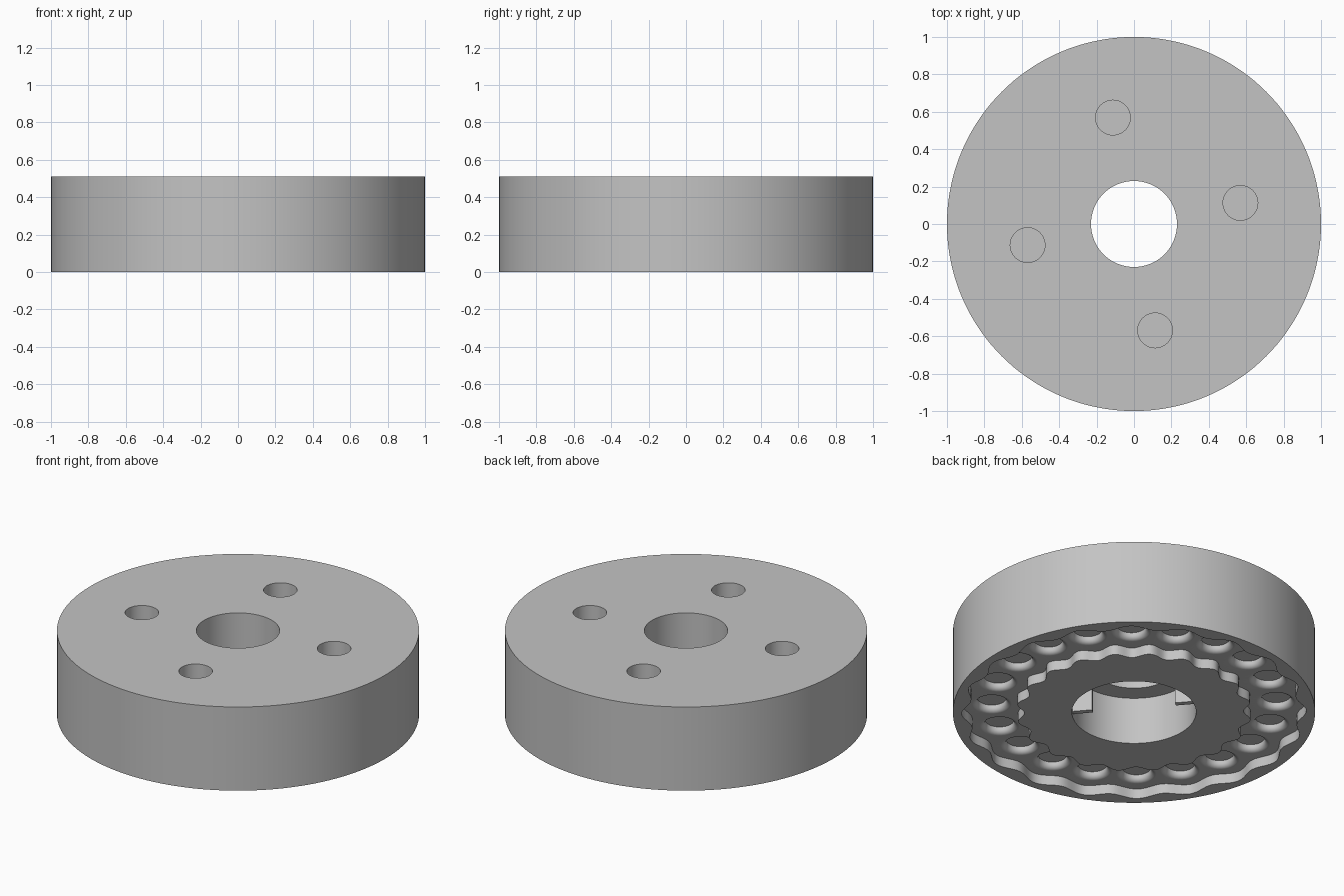
import bpy, bmesh
from math import sin, cos, pi, radians

HEIGHT = 0.51
FLOOR = 0.06        # height of the scalloped channel floor
POCKETS = 20
POCKET_RING = 0.785
PHASE = radians(13)

cube = bpy.data.objects.get("Cube")
if cube:
    bpy.data.objects.remove(cube, do_unlink=True)

grey = bpy.data.materials.new("grey_metal")
grey.use_nodes = True
colour = (0.55, 0.55, 0.55, 1)
grey.diffuse_color = colour
grey.node_tree.nodes["Principled BSDF"].inputs["Base Color"].default_value = colour


def lathe(bm, profile, sides, centre=(0, 0)):
    """Closed solid of revolution; profile runs upward as (radius, z)."""
    rings = []
    for r, z in profile:
        rings.append([bm.verts.new((centre[0] + r * cos(2 * pi * i / sides),
                                    centre[1] + r * sin(2 * pi * i / sides), z))
                      for i in range(sides)])
    for low, high in zip(rings, rings[1:]):
        for i in range(sides):
            j = (i + 1) % sides
            bm.faces.new((low[i], low[j], high[j], high[i]))
    bm.faces.new(rings[0][::-1])
    bm.faces.new(rings[-1])


def finish(bm, name):
    bmesh.ops.recalc_face_normals(bm, faces=bm.faces)
    mesh = bpy.data.meshes.new(name)
    bm.to_mesh(mesh)
    bm.free()
    mesh.materials.append(grey)
    obj = bpy.data.objects.new(name, mesh)
    bpy.context.collection.objects.link(obj)
    return obj


def activate(obj):
    bpy.ops.object.select_all(action='DESELECT')
    obj.select_set(True)
    bpy.context.view_layer.objects.active = obj


def combine(obj, tool, operation):
    mod = obj.modifiers.new(tool.name, 'BOOLEAN')
    mod.operation, mod.object, mod.solver = operation, tool, 'EXACT'
    activate(obj)
    bpy.ops.object.modifier_apply(modifier=mod.name)
    bpy.data.objects.remove(tool, do_unlink=True)


# Solid disc
bm = bmesh.new()
lathe(bm, [(1, 0), (1, HEIGHT)], 144)
disc = finish(bm, "wheel_body")

# Stepped central bore: wide below, narrow above
bm = bmesh.new()
lathe(bm, [(0.343, -0.1), (0.343, 0.287), (0.23, 0.287), (0.23, 0.7)], 72)
combine(disc, finish(bm, "bore_cutter"), 'DIFFERENCE')

# Four blind holes in the top
bm = bmesh.new()
for k in range(4):
    a = radians(11.2) + k * pi / 2
    lathe(bm, [(0.093, 0.31), (0.093, 0.7)], 40,
          (0.58 * cos(a), 0.58 * sin(a)))
combine(disc, finish(bm, "top_hole_cutter"), 'DIFFERENCE')

# Scalloped ring channel in the underside
bm = bmesh.new()
steps = POCKETS * 14
loops = []
for middle, wave, z in ((0.93, 0.022, -0.1), (0.93, 0.022, FLOOR),
                        (0.627, -0.022, FLOOR), (0.627, -0.022, -0.1)):
    loop = []
    for i in range(steps):
        a = 2 * pi * i / steps
        r = middle + wave * cos(POCKETS * (a - PHASE))
        loop.append(bm.verts.new((r * cos(a), r * sin(a), z)))
    loops.append(loop)
for p, q in zip(loops, loops[1:] + loops[:1]):
    for i in range(steps):
        j = (i + 1) % steps
        bm.faces.new((p[i], p[j], q[j], q[i]))
combine(disc, finish(bm, "channel_cutter"), 'DIFFERENCE')

# Ring of shallow pockets with rounded lips in the channel floor
lip = [(0.11, FLOOR - 0.03)]
for i in range(7):
    t = i / 6 * pi / 2
    lip.append((0.11 - 0.03 * sin(t), FLOOR + 0.03 * (1 - cos(t))))
lip.append((0.08, FLOOR + 0.04))
bm = bmesh.new()
for k in range(POCKETS):
    a = PHASE + 2 * pi * k / POCKETS
    lathe(bm, lip, 32, (POCKET_RING * cos(a), POCKET_RING * sin(a)))
combine(disc, finish(bm, "pocket_cutter"), 'DIFFERENCE')

# Two thin drive ribs on opposite sides of the wide bore
for k, name in enumerate(("rear_drive_rib", "front_drive_rib")):
    bm = bmesh.new()
    bmesh.ops.create_cube(bm, size=1)
    bmesh.ops.scale(bm, vec=(0.13, 0.03, 0.27), verts=bm.verts)
    bmesh.ops.translate(bm, vec=(0.297, 0, 0.165), verts=bm.verts)
    rib = finish(bm, name)
    rib.rotation_euler.z = radians(130.5) + k * pi

# Smooth round walls, crisp rims
activate(disc)
bpy.ops.object.shade_smooth_by_angle(angle=radians(30))
weighted = disc.modifiers.new("even_normals", 'WEIGHTED_NORMAL')
weighted.keep_sharp = True
